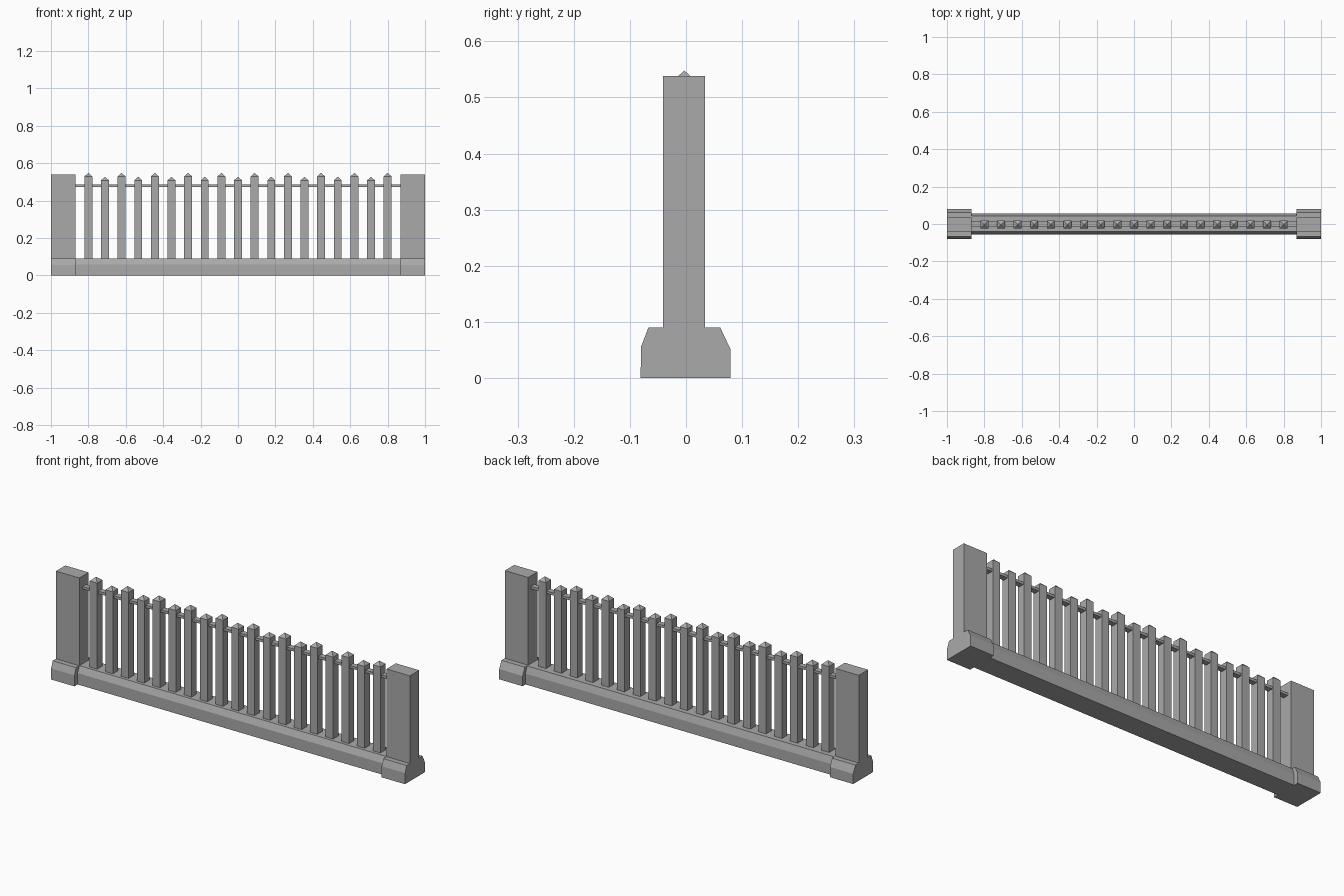
import bpy
import bmesh

if "Cube" in bpy.data.objects:
    bpy.data.objects.remove(bpy.data.objects["Cube"], do_unlink=True)

stone = bpy.data.materials.new("grey_stone")
stone.use_nodes = True
GREY = (0.4, 0.4, 0.4, 1)
stone.diffuse_color = GREY
stone.node_tree.nodes["Principled BSDF"].inputs["Base Color"].default_value = GREY


def finish(name, bm):
    bmesh.ops.recalc_face_normals(bm, faces=bm.faces)
    mesh = bpy.data.meshes.new(name)
    bm.to_mesh(mesh)
    bm.free()
    mesh.materials.append(stone)
    obj = bpy.data.objects.new(name, mesh)
    bpy.context.collection.objects.link(obj)
    return obj


def extrude_x(name, profile, x0, x1):
    """Extrude a (y, z) profile along x."""
    bm = bmesh.new()
    face = bm.faces.new([bm.verts.new((x0, y, z)) for y, z in profile])
    ext = bmesh.ops.extrude_face_region(bm, geom=[face])
    moved = [v for v in ext["geom"] if isinstance(v, bmesh.types.BMVert)]
    bmesh.ops.translate(bm, verts=moved, vec=(x1 - x0, 0, 0))
    return finish(name, bm)


def box(name, x0, x1, y0, y1, z0, z1):
    return extrude_x(name, [(y0, z0), (y1, z0), (y1, z1), (y0, z1)], x0, x1)


def picket(name, x, y, half, z0, shoulder):
    """Square bar with a pyramid tip."""
    bm = bmesh.new()
    corners = [(-half, -half), (half, -half), (half, half), (-half, half)]
    low = [bm.verts.new((x + a, y + b, z0)) for a, b in corners]
    high = [bm.verts.new((x + a, y + b, shoulder)) for a, b in corners]
    tip = bm.verts.new((x, y, shoulder + 0.019))
    bm.faces.new(low)
    for i in range(4):
        j = (i + 1) % 4
        bm.faces.new((low[i], low[j], high[j], high[i]))
        bm.faces.new((high[i], high[j], tip))
    return finish(name, bm)


INNER = 0.868
TOP = 0.09

# Long chamfered plinth
extrude_x("plinth", [(-0.055, 0), (0.055, 0), (0.055, 0.055), (0.043, TOP),
                     (-0.04, TOP), (-0.055, 0.058)], -INNER, INNER)

# End posts on wider chamfered feet
foot = [(-0.081, 0), (0.079, 0), (0.079, 0.052), (0.061, TOP),
        (-0.067, TOP), (-0.08, 0.056)]
for side, x0, x1 in (("right", -1, -INNER), ("left", INNER, 1)):
    extrude_x(side + "_foot", foot, x0, x1)
    box(side + "_post", x0, x1, -0.041, 0.034, TOP, 0.538)

# Thin rail through the pickets
box("top_rail", -INNER, INNER, -0.015, 0.013, 0.472, 0.485)

# Pickets of alternating height
COUNT = 19
for i in range(COUNT):
    x = -0.8 + 1.6 * i / (COUNT - 1)
    picket(f"picket_{i + 1}", x, -0.003, 0.021, TOP, 0.508 if i % 2 else 0.529)
